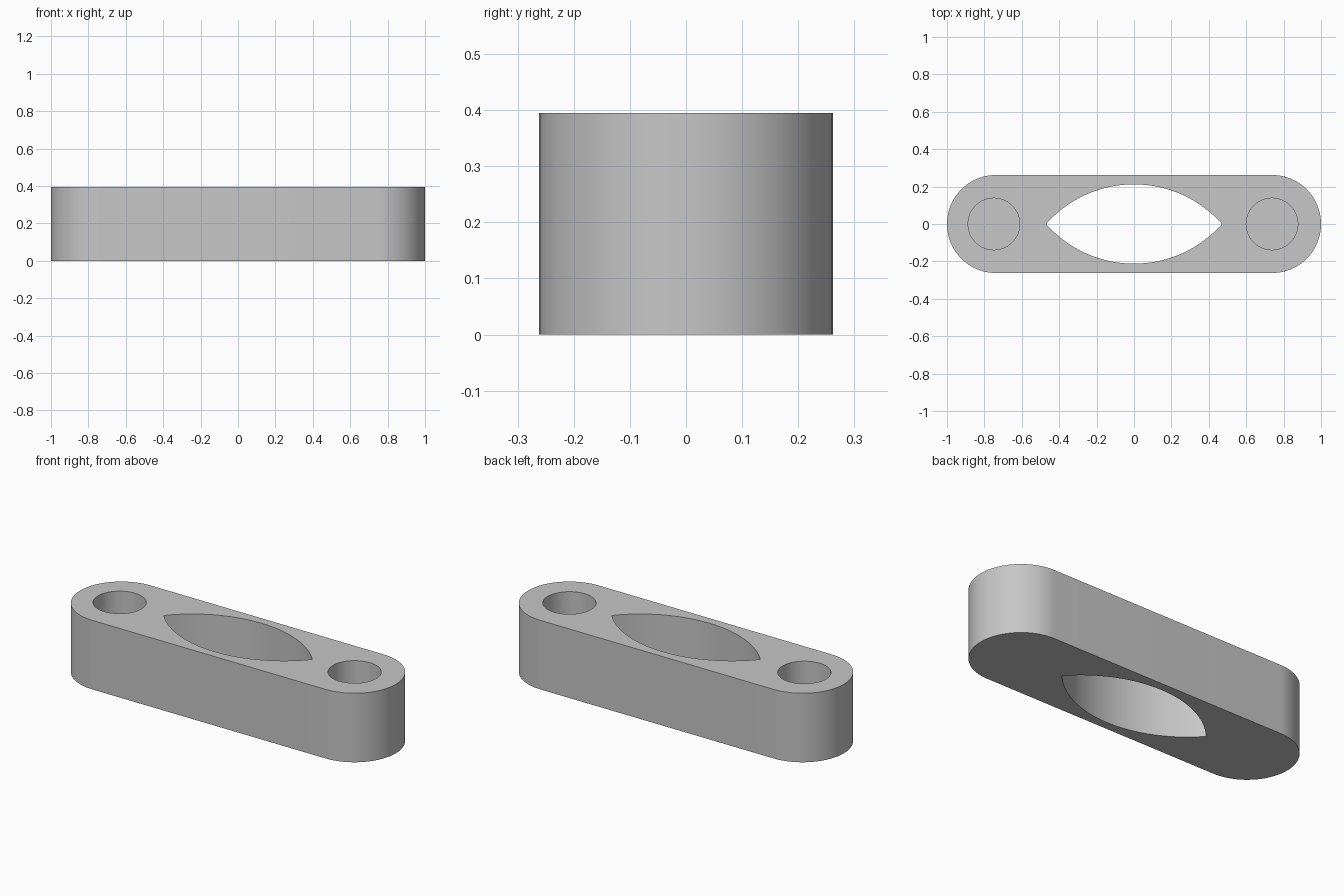
import bpy
import bmesh
from math import pi, sin, cos, atan2, hypot, radians

cube = bpy.data.objects.get("Cube")
if cube:
    bpy.data.objects.remove(cube, do_unlink=True)

HEIGHT = 0.395
END_RADIUS = 0.262
END_X = 1 - END_RADIUS
HOLE_RADIUS = 0.138
HOLE_FLOOR = 0.1
LENS_X, LENS_Y = 0.47, 0.212

grey = bpy.data.materials.new("light grey")
grey.use_nodes = True
colour = (0.57, 0.57, 0.57, 1)
grey.diffuse_color = colour
grey.node_tree.nodes["Principled BSDF"].inputs["Base Color"].default_value = colour


def arc(cx, cy, radius, start, end, steps):
    angles = [start + (end - start) * i / steps for i in range(steps + 1)]
    return [(cx + radius * cos(a), cy + radius * sin(a)) for a in angles]


def prism(name, outline, bottom, top):
    """Extrude a counter-clockwise outline from bottom to top."""
    bm = bmesh.new()
    base = bm.faces.new([bm.verts.new((x, y, bottom)) for x, y in outline])
    result = bmesh.ops.extrude_face_region(bm, geom=[base], use_keep_orig=True)
    raised = [v for v in result["geom"] if isinstance(v, bmesh.types.BMVert)]
    bmesh.ops.translate(bm, verts=raised, vec=(0, 0, top - bottom))
    bmesh.ops.recalc_face_normals(bm, faces=bm.faces)
    mesh = bpy.data.meshes.new(name)
    bm.to_mesh(mesh)
    bm.free()
    mesh.materials.append(grey)
    obj = bpy.data.objects.new(name, mesh)
    bpy.context.collection.objects.link(obj)
    return obj


# Rounded bar
ends = (arc(END_X, 0, END_RADIUS, -pi / 2, pi / 2, 48)
        + arc(-END_X, 0, END_RADIUS, pi / 2, 3 * pi / 2, 48))
bar = prism("link_bar", ends, 0, HEIGHT)

# Pointed opening, right through the bar
lens_radius = hypot(LENS_X, LENS_Y) ** 2 / (2 * LENS_Y)
offset = lens_radius - LENS_Y
tip = atan2(offset, LENS_X)
upper = arc(0, -offset, lens_radius, tip, pi - tip, 48)[:-1]
lens = upper + [(-x, -y) for x, y in upper]
cutters = [prism("opening_cutter", lens, -0.1, HEIGHT + 0.1)]

# Blind round holes, open at the top
for side, x in (("left", 0.738), ("right", -0.749)):
    circle = arc(x, 0, HOLE_RADIUS, 0, 2 * pi, 64)[:-1]
    cutters.append(prism(side + "_hole_cutter", circle, HOLE_FLOOR, HEIGHT + 0.1))

bpy.ops.object.select_all(action="DESELECT")
bar.select_set(True)
bpy.context.view_layer.objects.active = bar
for cutter in cutters:
    cutter.hide_render = True
    cut = bar.modifiers.new(cutter.name, "BOOLEAN")
    cut.operation = "DIFFERENCE"
    cut.solver = "EXACT"
    cut.object = cutter
    bpy.ops.object.modifier_apply(modifier=cut.name)
    bpy.data.objects.remove(cutter, do_unlink=True)

bpy.ops.object.shade_smooth_by_angle(angle=radians(30))
